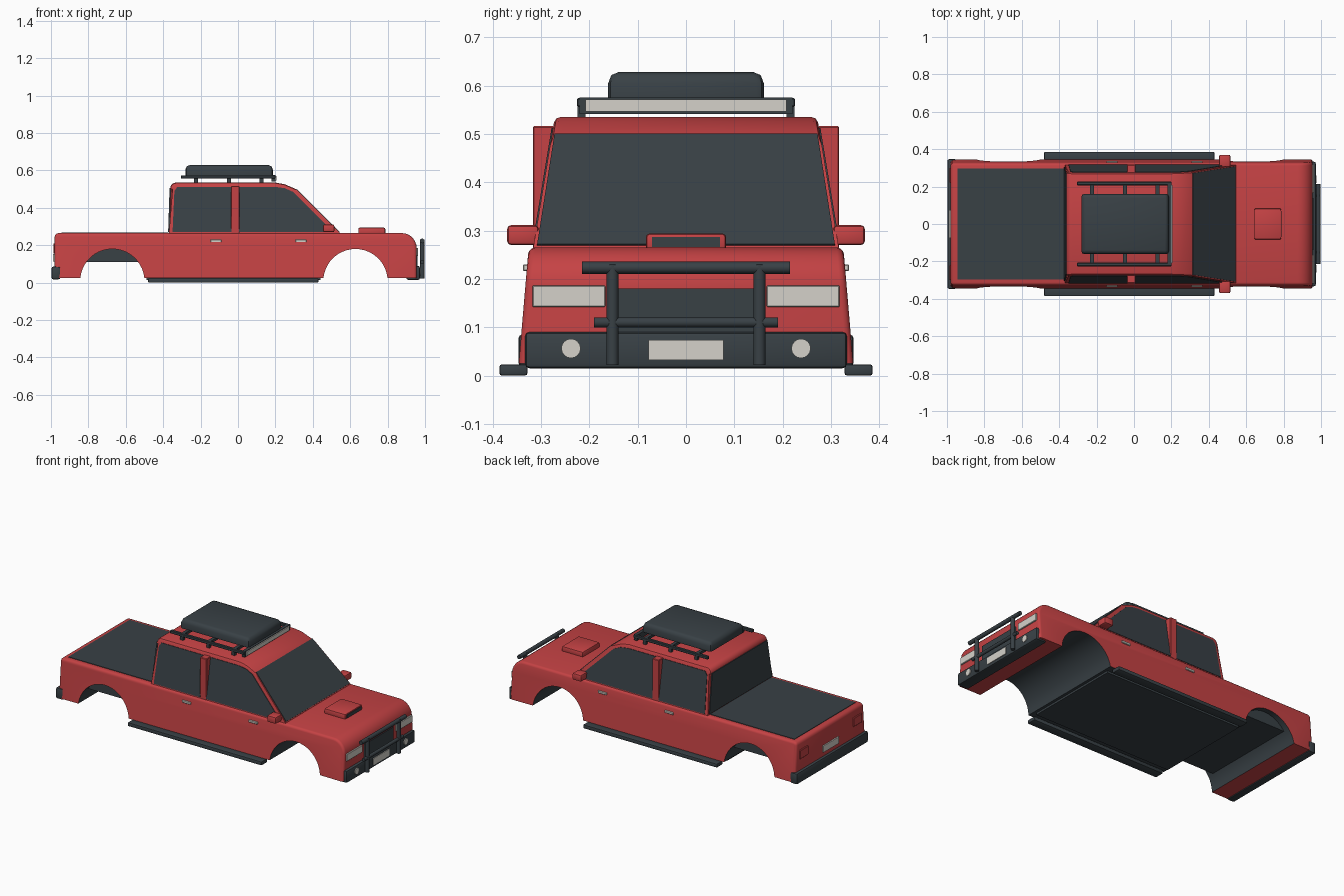
import bpy, bmesh, math
from mathutils import Vector

if "Cube" in bpy.data.objects:
    bpy.data.objects.remove(bpy.data.objects["Cube"])


def material(name, rgb):
    m = bpy.data.materials.new(name)
    m.diffuse_color = (*rgb, 1)
    m.use_nodes = True
    m.node_tree.nodes["Principled BSDF"].inputs["Base Color"].default_value = m.diffuse_color
    return m


RED = material("red paint", (0.56, 0.055, 0.058))
DARK = material("dark grey", (0.040, 0.052, 0.060))
LIGHT = material("off white", (0.66, 0.64, 0.59))


def finish(name, bm, mats, angle=35):
    bmesh.ops.recalc_face_normals(bm, faces=bm.faces)
    me = bpy.data.meshes.new(name)
    bm.to_mesh(me)
    bm.free()
    ob = bpy.data.objects.new(name, me)
    bpy.context.collection.objects.link(ob)
    for m in mats:
        me.materials.append(m)
    bpy.ops.object.select_all(action='DESELECT')
    ob.select_set(True)
    bpy.context.view_layer.objects.active = ob
    bpy.ops.object.shade_smooth_by_angle(angle=math.radians(angle))
    return ob


def box(name, x, y, z, mat, bevel=0.0, seg=2):
    """Box from (min, max) pairs, with optional rounded edges."""
    bm = bmesh.new()
    bmesh.ops.create_cube(bm, size=1)
    for v in bm.verts:
        v.co = [(a[0] + a[1]) / 2 + c * (a[1] - a[0]) for a, c in zip((x, y, z), v.co)]
    if bevel:
        bmesh.ops.bevel(bm, geom=bm.edges[:], offset=bevel, segments=seg, profile=0.5, affect='EDGES')
    return finish(name, bm, [mat])


def slab(pts, y0, y1):
    """Side profile (x, z) spanned between two y values that depend on z."""
    bm = bmesh.new()
    a = [bm.verts.new((x, y0(z), z)) for x, z in pts]
    b = [bm.verts.new((x, y1(z), z)) for x, z in pts]
    bm.faces.new(a)
    bm.faces.new(b[::-1])
    for i in range(len(pts)):
        j = (i + 1) % len(pts)
        bm.faces.new((a[i], a[j], b[j], b[i]))
    bmesh.ops.recalc_face_normals(bm, faces=bm.faces)
    return bm


def panel(name, corners, push, mat):
    """Thin plate from a corner loop, pushed out along a vector."""
    bm = bmesh.new()
    push = Vector(push)
    a = [bm.verts.new(Vector(c) - push) for c in corners]
    b = [bm.verts.new(Vector(c) + push) for c in corners]
    bm.faces.new(a)
    bm.faces.new(b)
    for i in range(len(a)):
        j = (i + 1) % len(a)
        bm.faces.new((a[i], a[j], b[j], b[i]))
    return finish(name, bm, [mat])


def rod(name, p, q, r, mat, sides=12):
    """Cylinder between two points."""
    p, q = Vector(p), Vector(q)
    bm = bmesh.new()
    bmesh.ops.create_cone(bm, cap_ends=True, segments=sides, radius1=r, radius2=r, depth=(q - p).length)
    rot = (q - p).to_track_quat('Z', 'Y')
    for v in bm.verts:
        v.co = rot @ v.co + (p + q) / 2
    return finish(name, bm, [mat])


def arc(cx, cz, r, a0, a1, n):
    return [(cx + r * math.cos(math.radians(a0 + (a1 - a0) * i / n)),
             cz + r * math.sin(math.radians(a0 + (a1 - a0) * i / n))) for i in range(n + 1)]


# Lower body with both wheel arches
def body_w(z):
    return 0.346 - 0.085 * (z - 0.025)


BOT, TOP = 0.025, 0.265
profile = [(-0.98, BOT)]
profile += arc(-0.672, 0.008, 0.172, 174, 6, 20)
profile += arc(0.628, 0.008, 0.172, 174, 6, 20)
profile += [(0.955, BOT)]
profile += arc(0.875, TOP - 0.08, 0.08, 0, 90, 7)
profile += arc(-0.96, TOP - 0.02, 0.02, 90, 180, 3)
bm = slab(profile, lambda z: -body_w(z), body_w)


def on_outer_rim(e):
    a, b = e.verts
    if abs(a.co.y - b.co.y) > 0.1:
        return False
    ends = all(abs(v.co.x) > 0.94 for v in e.verts)
    return ends or min(a.co.z, b.co.z) > 0.182


rim = [e for e in bm.edges if on_outer_rim(e)]
bmesh.ops.bevel(bm, geom=rim, offset=0.014, segments=3, profile=0.5, affect='EDGES')
bm.normal_update()
for f in bm.faces:
    c = f.calc_center_median()
    if abs(f.normal.y) < 0.5 and c.z < 0.182 and -0.94 < c.x < 0.9:
        f.material_index = 1
finish("lower_body", bm, [RED, DARK])
box("rear_axle_tunnel", (-0.83, -0.51), (-0.30, 0.30), (0.11, 0.20), DARK)
box("floor_pan", (-0.49, 0.44), (-0.30, 0.30), (0.014, 0.04), DARK)


# Cabin
def cab_w(z):
    return 0.316 - 0.165 * (z - 0.265)


cabin = [(-0.37, 0.25), (-0.362, 0.50)] + arc(-0.332, 0.505, 0.03, 170, 90, 4)
cabin += [(0.20, 0.535), (0.25, 0.526), (0.31, 0.50), (0.545, 0.265), (0.55, 0.25)]
bm = slab(cabin, lambda z: -cab_w(z), cab_w)
roof = [e for e in bm.edges if min(v.co.z for v in e.verts) > 0.49
        and abs(e.verts[0].co.y - e.verts[1].co.y) < 0.1]
bmesh.ops.bevel(bm, geom=roof, offset=0.012, segments=2, profile=0.5, affect='EDGES')
finish("cabin", bm, [RED])

# Glass
rear_glass = [(-0.35, 0.27), (-0.34, 0.49), (-0.325, 0.512), (-0.035, 0.512), (-0.035, 0.27)]
front_glass = [(0.005, 0.27), (0.005, 0.512), (0.20, 0.512), (0.25, 0.505), (0.295, 0.485),
               (0.49, 0.29), (0.49, 0.27)]
for s, side in ((-1, "right"), (1, "left")):
    for label, pts in (("rear", rear_glass), ("front", front_glass)):
        bm = slab(pts, lambda z: s * (cab_w(z) - 0.004), lambda z: s * (cab_w(z) + 0.003))
        finish(f"{label}_{side}_window", bm, [DARK])
panel("windscreen", [(0.312, -0.272, 0.498), (0.312, 0.272, 0.498), (0.541, 0.308, 0.269),
                     (0.541, -0.308, 0.269)], (0.003, 0, 0.003), DARK)
panel("back_window", [(-0.3695, -0.305, 0.27), (-0.3695, 0.305, 0.27), (-0.362, 0.268, 0.505),
                      (-0.362, -0.268, 0.505)], (-0.004, 0, 0), DARK)
box("bed_cover", (-0.945, -0.372), (-0.297, 0.297), (0.26, 0.268), DARK)

# Hood scoop with dark mouth
box("hood_scoop", (0.643, 0.787), (-0.083, 0.083), (0.255, 0.294), RED, 0.008)
box("scoop_mouth", (0.78, 0.789), (-0.07, 0.07), (0.266, 0.287), DARK)

# Bumpers, grille and plates
box("front_bumper", (0.90, 0.972), (-0.333, 0.333), (0.015, 0.09), DARK, 0.009)
box("rear_bumper", (-0.997, -0.95), (-0.347, 0.347), (0.018, 0.085), DARK, 0.009)
box("grille", (0.94, 0.96), (-0.14, 0.14), (0.085, 0.18), DARK)
box("front_plate", (0.965, 0.976), (-0.078, 0.078), (0.032, 0.073), LIGHT)
box("rear_plate", (-0.988, -0.975), (-0.075, 0.075), (0.112, 0.152), LIGHT)

# Bull bar
rod("bull_bar_top", (0.985, -0.215, 0.223), (0.985, 0.215, 0.223), 0.0125, DARK)
rod("bull_bar_middle", (0.985, -0.19, 0.11), (0.985, 0.19, 0.11), 0.0105, DARK)

# Paired parts on both sides
for s, side in ((-1, "right"), (1, "left")):
    def span(a, b):
        return tuple(sorted((s * a, s * b)))
    rod(f"bull_bar_post_{side}", (0.985, s * 0.152, 0.022), (0.985, s * 0.152, 0.23), 0.0125, DARK)
    box(f"headlight_{side}", (0.94, 0.963), span(0.167, 0.318), (0.142, 0.186), LIGHT, 0.002, 1)
    rod(f"fog_light_{side}", (0.96, s * 0.238, 0.056), (0.977, s * 0.238, 0.056), 0.02, LIGHT, 16)
    box(f"tail_light_{side}", (-0.987, -0.97), span(0.22, 0.30), (0.155, 0.21), RED, 0.003, 1)
    box(f"mirror_{side}", (0.455, 0.515), span(0.305, 0.37), (0.27, 0.311), RED, 0.008)
    box(f"door_pillar_{side}", (-0.037, 0.008), span(0.272, 0.317), (0.26, 0.516), RED, 0.003, 1)
    box(f"side_step_{side}", (-0.48, 0.43), span(0.328, 0.386), (0.0, 0.023), DARK, 0.005)
    for label, x in (("rear", -0.118), ("front", 0.336)):
        box(f"{label}_handle_{side}", (x - 0.029, x + 0.029), span(0.322, 0.337), (0.216, 0.23), LIGHT, 0.002, 1)
    # Roof rack rail and feet
    box(f"rack_rail_{side}", (-0.305, 0.20), span(0.207, 0.226), (0.556, 0.574), DARK, 0.003, 1)
    for i, x in enumerate((-0.225, -0.048, 0.125)):
        box(f"rack_foot_{side}_{i}", (x - 0.01, x + 0.01), span(0.208, 0.225), (0.53, 0.565), DARK)

# Rack crossbars, light bar and cargo box
for i, x in enumerate((-0.225, -0.048, 0.125)):
    box(f"rack_crossbar_{i}", (x - 0.01, x + 0.01), (-0.22, 0.22), (0.557, 0.573), DARK)
box("light_bar", (0.18, 0.20), (-0.22, 0.22), (0.541, 0.575), DARK)
box("light_bar_lens", (0.197, 0.206), (-0.208, 0.208), (0.546, 0.571), LIGHT)
bm = bmesh.new()
bmesh.ops.create_cube(bm, size=1)
for v in bm.verts:
    v.co = (-0.0475 + v.co.x * 0.467, v.co.y * 0.322, 0.6 + v.co.z * 0.056)
top = [e for e in bm.edges if min(v.co.z for v in e.verts) > 0.6]
bmesh.ops.bevel(bm, geom=top, offset=0.022, segments=2, profile=0.5, affect='EDGES')
up = [e for e in bm.edges if abs(e.verts[0].co.z - e.verts[1].co.z) > 0.015
      and e.calc_length() < 0.06 and e.calc_face_angle(0) > 1.2]
bmesh.ops.bevel(bm, geom=up, offset=0.015, segments=2, profile=0.5, affect='EDGES')
finish("cargo_box", bm, [DARK])
